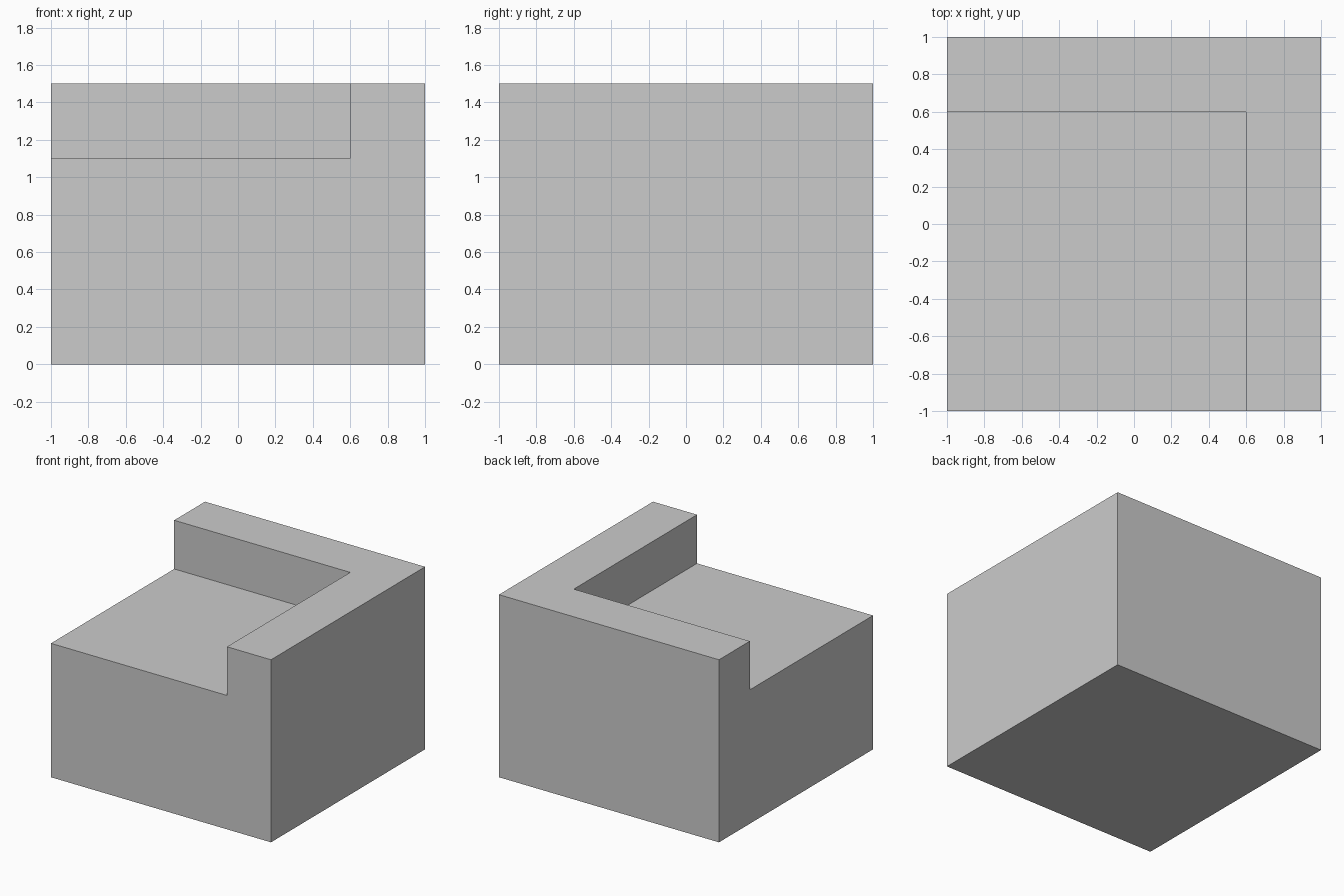
import bpy

if "Cube" in bpy.data.objects:
    bpy.data.objects.remove(bpy.data.objects["Cube"])


def box(name, lo, hi):
    """Axis-aligned box between two opposite corners."""
    bpy.ops.mesh.primitive_cube_add(size=1)
    ob = bpy.context.object
    ob.name = ob.data.name = name
    for v in ob.data.vertices:
        v.co = [(a + b) / 2 + c * (b - a) for a, b, c in zip(lo, hi, v.co)]
    return ob


# Solid block: base plus the back and right walls
body = box("corner_seat", (-1, -1, 0), (1, 1, 1.5))

# Recess above the seat, open to the front and the left
cutter = box("seat_recess_cutter", (-1.5, -1.5, 1.1), (0.6, 0.6, 2))
cutter.hide_render = True

cut = body.modifiers.new("seat_recess", 'BOOLEAN')
cut.operation = 'DIFFERENCE'
cut.solver = 'EXACT'
cut.object = cutter

# Apply the cut and drop the helper
bpy.context.view_layer.objects.active = body
bpy.ops.object.modifier_apply(modifier=cut.name)
bpy.data.objects.remove(cutter)
